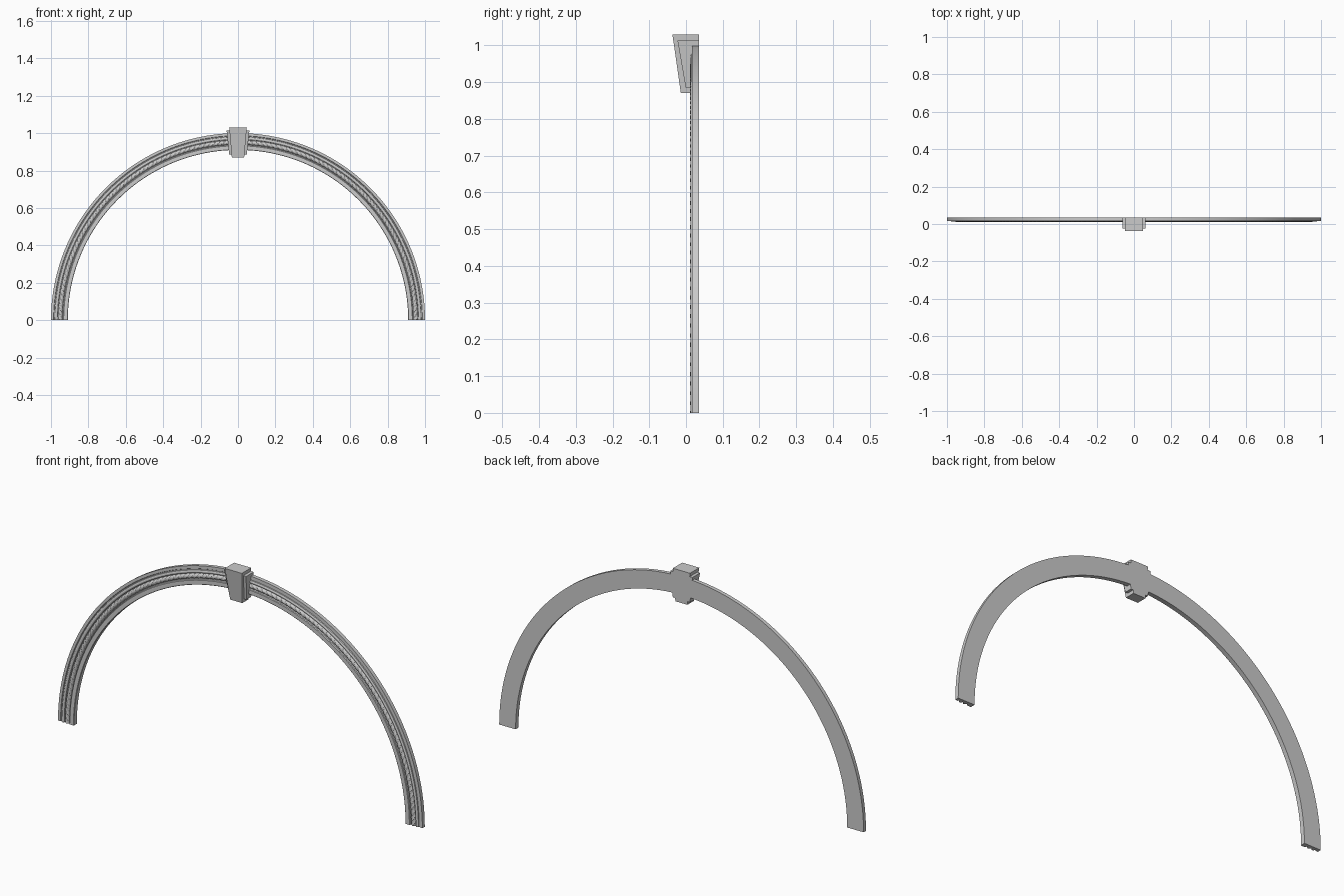
import bpy, bmesh
from math import sin, cos, pi, radians

if "Cube" in bpy.data.objects:
    bpy.data.objects.remove(bpy.data.objects["Cube"])


def sweep(name, sections, smooth=30):
    """Skin a list of closed rings into one capped solid."""
    bm = bmesh.new()
    rings = [[bm.verts.new(p) for p in ring] for ring in sections]
    n = len(rings[0])
    for a, b in zip(rings, rings[1:]):
        for i in range(n):
            j = (i + 1) % n
            bm.faces.new((a[i], a[j], b[j], b[i]))
    bm.faces.new(rings[0])
    bm.faces.new(rings[-1])
    bmesh.ops.recalc_face_normals(bm, faces=bm.faces)
    mesh = bpy.data.meshes.new(name)
    bm.to_mesh(mesh)
    bm.free()
    obj = bpy.data.objects.new(name, mesh)
    bpy.context.collection.objects.link(obj)
    if smooth:
        bpy.ops.object.select_all(action='DESELECT')
        obj.select_set(True)
        bpy.context.view_layer.objects.active = obj
        bpy.ops.object.shade_smooth_by_angle(angle=radians(smooth))
    return obj


def on_arch(r, y, a):
    return (r * cos(a), y, r * sin(a))


# Moulded arch band: (radius, y) profile turned through a half circle
BACK = 0.036
profile = [(0.910, BACK), (0.910, 0.014), (0.912, 0.012), (0.932, 0.012),
           (0.935, 0.015), (0.936, 0.024), (0.964, 0.024), (0.965, 0.016),
           (0.968, 0.0135), (0.972, 0.0125), (0.976, 0.0135), (0.979, 0.016),
           (0.980, 0.021), (0.984, 0.021), (0.986, 0.017), (1.0, 0.017),
           (1.0, BACK)]
STEPS = 96
sweep("arch_moulding",
      [[on_arch(r, y, pi * i / STEPS) for r, y in profile]
       for i in range(STEPS + 1)])

# Twisted rope lying in the groove, its twist mirrored about the crown
SIDES, LOBES, TURNS, ROPE_STEPS = 16, 4, 14, 640
rope = []
for i in range(ROPE_STEPS + 1):
    a = pi * i / ROPE_STEPS
    twist = abs(a - pi / 2) / (pi / 2) * TURNS * 2 * pi
    ring = []
    for k in range(SIDES):
        t = 2 * pi * k / SIDES
        rad = 0.0095 + 0.003 * abs(cos(LOBES * (t + twist) / 2))
        ring.append(on_arch(0.950 + rad * cos(t), 0.0235 + rad * sin(t), a))
    rope.append(ring)
sweep("rope_moulding", rope, 40)


# Keystone: tapered blocks, both narrowing and receding towards the bottom
def wedge(name, bottom, top):
    def ring(z, half, front):
        return [(-half, front, z), (half, front, z), (half, BACK, z), (-half, BACK, z)]
    return sweep(name, [ring(*bottom), ring(*top)], 0)


wedge("keystone_core", (0.870, 0.033, -0.014), (1.030, 0.047, -0.037))
wedge("keystone_shoulder", (0.886, 0.047, -0.001), (1.013, 0.061, -0.023))
